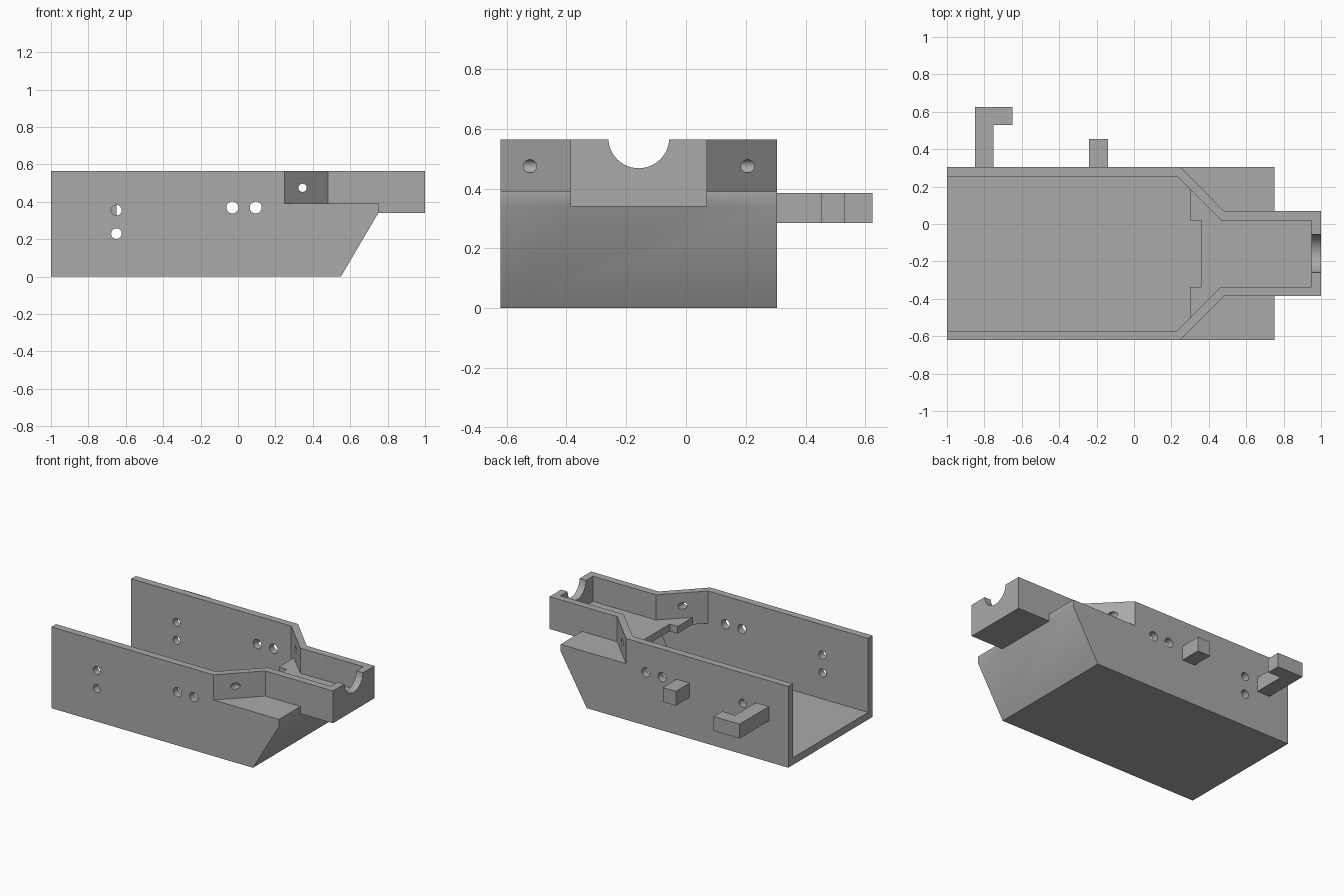
import bpy, bmesh, math
from mathutils import Matrix, Vector

cube = bpy.data.objects.get("Cube")
if cube:
    bpy.data.objects.remove(cube, do_unlink=True)

grey = bpy.data.materials.new("plain grey")
grey.use_nodes = True
COLOUR = (0.4, 0.4, 0.4, 1)
grey.diffuse_color = COLOUR
grey.node_tree.nodes["Principled BSDF"].inputs["Base Color"].default_value = COLOUR

MID = -0.158                        # centre line of the tray
HALF, NECK, WALL = 0.463, 0.228, 0.05
TOP, SHELF, UNDER = 0.565, 0.39, 0.34


def finish(name, bm):
    bmesh.ops.recalc_face_normals(bm, faces=bm.faces)
    mesh = bpy.data.meshes.new(name)
    bm.to_mesh(mesh)
    bm.free()
    mesh.materials.append(grey)
    obj = bpy.data.objects.new(name, mesh)
    bpy.context.collection.objects.link(obj)
    return obj


def prism(name, points, low, high, axis="z"):
    """Extrude a plan (axis z) or a side profile (axis y)."""
    bm = bmesh.new()
    place = (lambda a, b: (a, b, low)) if axis == "z" else (lambda a, b: (a, low, b))
    face = bm.faces.new([bm.verts.new(place(a, b)) for a, b in points])
    new = bmesh.ops.extrude_face_region(bm, geom=[face])["geom"]
    shift = Vector((0, 0, high - low)) if axis == "z" else Vector((0, high - low, 0))
    bmesh.ops.translate(bm, vec=shift, verts=[v for v in new if isinstance(v, bmesh.types.BMVert)])
    return finish(name, bm)


def symmetric(half):
    """Mirror half-width points across the centre line into a closed plan."""
    return [(x, MID + w) for x, w in half] + [(x, MID - w) for x, w in reversed(half)]


def rod(name, centre, radius, length, axis):
    bm = bmesh.new()
    turn = Matrix.Rotation(math.pi / 2, 4, "X" if axis == "y" else "Y")
    bmesh.ops.create_cone(bm, cap_ends=True, segments=48, radius1=radius, radius2=radius,
                          depth=length, matrix=Matrix.Translation(centre) @ turn)
    return finish(name, bm)


def cut(target, cutter):
    mod = target.modifiers.new("cut", "BOOLEAN")
    mod.operation, mod.solver, mod.object = "DIFFERENCE", "EXACT", cutter
    cutter.hide_render = True
    bpy.context.view_layer.objects.active = target
    bpy.ops.object.modifier_apply(modifier=mod.name)
    bpy.data.objects.remove(cutter, do_unlink=True)


# Solid tray from its side profile
tray = prism("tray", [(-1, 0), (0.55, 0), (0.75, UNDER), (1, UNDER), (1, TOP), (-1, TOP)],
             MID - HALF, MID + HALF, "y")

# Outside shoulders beside the narrow neck
for s in (1, -1):
    plan = [(0.05, HALF + 0.2), (0.48, NECK), (1.2, NECK), (1.2, HALF + 0.2)]
    plan[0] = (0.25 - 0.2, HALF + 0.2)
    cut(tray, prism("shoulder_cutter", [(x, MID + s * w) for x, w in plan], SHELF, 0.8))
    front = [(0.75, NECK), (1.2, NECK), (1.2, HALF + 0.2), (0.75, HALF + 0.2)]
    cut(tray, prism("front_cutter", [(x, MID + s * w) for x, w in front], 0.2, 0.7))

# Lower hollow, open at the rear
inner, neck_in = HALF - WALL, NECK - WALL
cut(tray, prism("lower_cutter", [(-1.2, WALL), (0.52, WALL), (0.69, UNDER), (-1.2, UNDER)],
                MID - inner, MID + inner, "y"))
# Upper hollow with the funnel into the neck
cut(tray, prism("upper_cutter", symmetric([(-1.2, inner), (0.23, inner), (0.465, neck_in),
                                           (0.95, neck_in)]), SHELF, 0.8))
# Opening through the shelf with its stepped edge
cut(tray, prism("shelf_cutter", symmetric([(-1.2, inner), (0.23, inner), (0.3, inner - 0.07),
                                           (0.3, neck_in), (0.36, neck_in)]), 0.3, 0.45))

# Round rest in the neck end wall
cut(tray, rod("rest_cutter", (1, MID, TOP + 0.005), 0.102, 0.2, "x"))

# Screw holes through both side walls
for x, z, r in [(-0.65, 0.355, 0.028), (-0.65, 0.23, 0.028), (-0.03, 0.37, 0.032),
                (0.095, 0.37, 0.032), (0.345, 0.475, 0.022)]:
    cut(tray, rod("hole_cutter", (x, MID, z), r, 2, "y"))

# Hook and peg on the back wall
BACK = MID + HALF
prism("cable_hook", [(-0.85, BACK), (-0.75, BACK), (-0.75, 0.53), (-0.65, 0.53),
                     (-0.65, 0.625), (-0.85, 0.625)], 0.285, 0.385)
prism("cable_peg", [(-0.24, BACK), (-0.14, BACK), (-0.14, 0.455), (-0.24, 0.455)], 0.285, 0.385)

# Smooth the holes and keep corners crisp
bpy.ops.object.select_all(action="DESELECT")
tray.select_set(True)
bpy.context.view_layer.objects.active = tray
bpy.ops.object.shade_smooth_by_angle(angle=math.radians(35))
